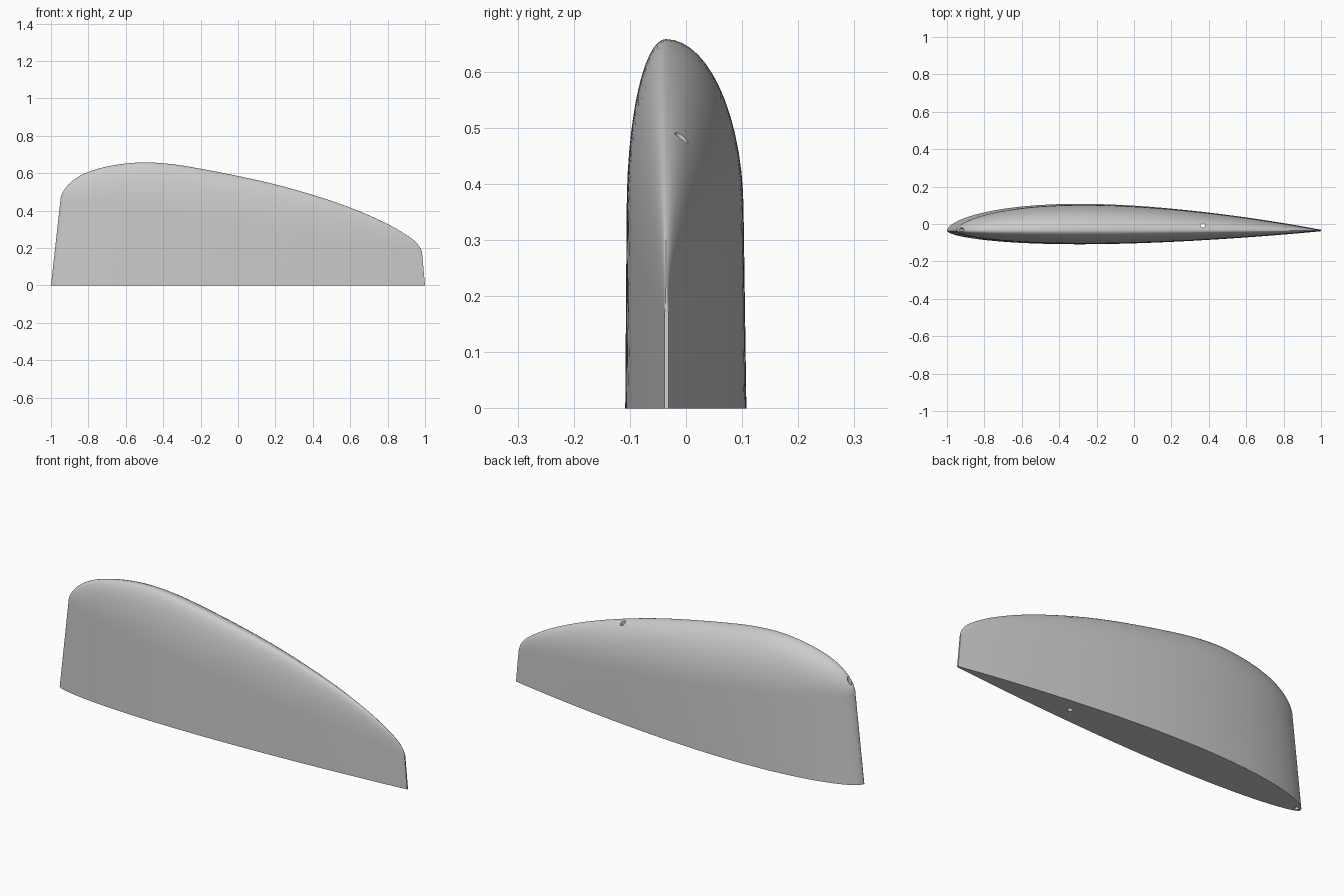
import bpy, bmesh, math
from mathutils import Vector

if "Cube" in bpy.data.objects:
    bpy.data.objects.remove(bpy.data.objects["Cube"])

RIDGE_Y = -0.036
SECTIONS, ARC = 72, 28

# Crown outline (x, z) from nose to tail
CROWN = [(-0.95, 0.45), (-0.93, 0.51), (-0.88, 0.563), (-0.8, 0.607), (-0.65, 0.645),
         (-0.5, 0.658), (-0.35, 0.648), (-0.2, 0.624), (0, 0.585), (0.2, 0.54),
         (0.4, 0.484), (0.6, 0.416), (0.8, 0.328), (0.9, 0.27), (0.96, 0.222), (0.985, 0.165)]
X0, X1 = CROWN[0][0], CROWN[-1][0]
Z0, Z1 = CROWN[0][1], CROWN[-1][1]


def station(u):
    return math.acos(max(-1, min(1, 1 - 2 * u))) / math.pi


# Height of the crown above the straight shoulder line, by cosine station
KEYS = []
for x, z in CROWN:
    u = (x - X0) / (X1 - X0)
    KEYS.append((station(u), z - (Z0 + (Z1 - Z0) * u)))


def slope(i):
    a, b = KEYS[max(i - 1, 0)], KEYS[min(i + 1, len(KEYS) - 1)]
    return (b[1] - a[1]) / (b[0] - a[0])


def dome_height(s):
    i = 0
    while i < len(KEYS) - 2 and s > KEYS[i + 1][0]:
        i += 1
    (a, p), (b, q) = KEYS[i], KEYS[i + 1]
    h = b - a
    t = (s - a) / h
    return max(0, (2*t**3 - 3*t**2 + 1) * p + (t**3 - 2*t**2 + t) * h * slope(i)
               + (3*t**2 - 2*t**3) * q + (t**3 - t**2) * h * slope(i + 1))


def thickness(u):
    """Aerofoil half thickness, 0 to 1, with a thin blunt tail."""
    v = u ** 1.15
    f = 0.2969 * math.sqrt(v) - 0.126 * v - 0.3516 * v**2 + 0.2843 * v**3 - 0.1015 * v**4
    return f * 10 + 0.015 * v


def section(u, s):
    """Arch from the front foot, over the crown, to the back foot."""
    t = thickness(u)
    front, back = 0.072 * t, 0.143 * t
    xs, zs, d = X0 + (X1 - X0) * u, Z0 + (Z1 - Z0) * u, dome_height(s)
    xb = -1 + 2 * u
    pts = [(xb, RIDGE_Y - front, 0)]
    for k in range(ARC + 1):
        a = math.pi * k / ARC
        w = front if a < math.pi / 2 else back
        pts.append((xs, RIDGE_Y - 0.965 * w * math.cos(a), zs + d * math.sin(a)))
    pts.append((xb, RIDGE_Y + back, 0))
    return pts


# Foil body
bm = bmesh.new()
rows = []
for i in range(SECTIONS + 1):
    s = i / SECTIONS
    u = (1 - math.cos(math.pi * s)) / 2
    rows.append([bm.verts.new(p) for p in section(u, s)])
for a, b in zip(rows, rows[1:]):
    for j in range(ARC + 2):
        bm.faces.new((a[j], b[j], b[j + 1], a[j + 1]))
bm.faces.new([r[0] for r in reversed(rows)] + [r[-1] for r in rows])   # flat base
bm.faces.new(rows[-1])                                                # blunt tail
bmesh.ops.remove_doubles(bm, verts=bm.verts, dist=0.0002)
bmesh.ops.dissolve_degenerate(bm, edges=bm.edges, dist=0.0001)
bmesh.ops.recalc_face_normals(bm, faces=bm.faces)
mesh = bpy.data.meshes.new("foil_body")
bm.to_mesh(mesh)
bm.free()
body = bpy.data.objects.new("foil_body", mesh)
bpy.context.collection.objects.link(body)

grey = bpy.data.materials.new("light_grey")
grey.diffuse_color = (0.6, 0.6, 0.6, 1)
grey.use_nodes = True
grey.node_tree.nodes["Principled BSDF"].inputs["Base Color"].default_value = grey.diffuse_color
mesh.materials.append(grey)


# Rod holes running through the body
def rod_hole(name, low, high, radius):
    low, high = Vector(low), Vector(high)
    axis = high - low
    bpy.ops.mesh.primitive_cylinder_add(vertices=20, radius=radius, depth=axis.length,
                                        location=(low + high) / 2,
                                        rotation=axis.to_track_quat('Z', 'Y').to_euler())
    cutter = bpy.context.object
    cutter.name = name
    cutter.data.materials.append(grey)
    cutter.hide_render = True
    cutter.hide_set(True)
    cut = body.modifiers.new(name, 'BOOLEAN')
    cut.operation, cut.solver, cut.object = 'DIFFERENCE', 'EXACT', cutter


rod_hole("tail_rod_hole_cutter", (0.368, -0.008, -0.1), (0.368, -0.008, 0.8), 0.012)
rod_hole("nose_rod_hole_cutter", (-0.985, -0.03, -0.1), (-0.905, -0.03, 0.67), 0.010)

bpy.context.view_layer.objects.active = body
bpy.ops.object.select_all(action='DESELECT')
body.select_set(True)
bpy.ops.object.shade_smooth_by_angle(angle=math.radians(30))
